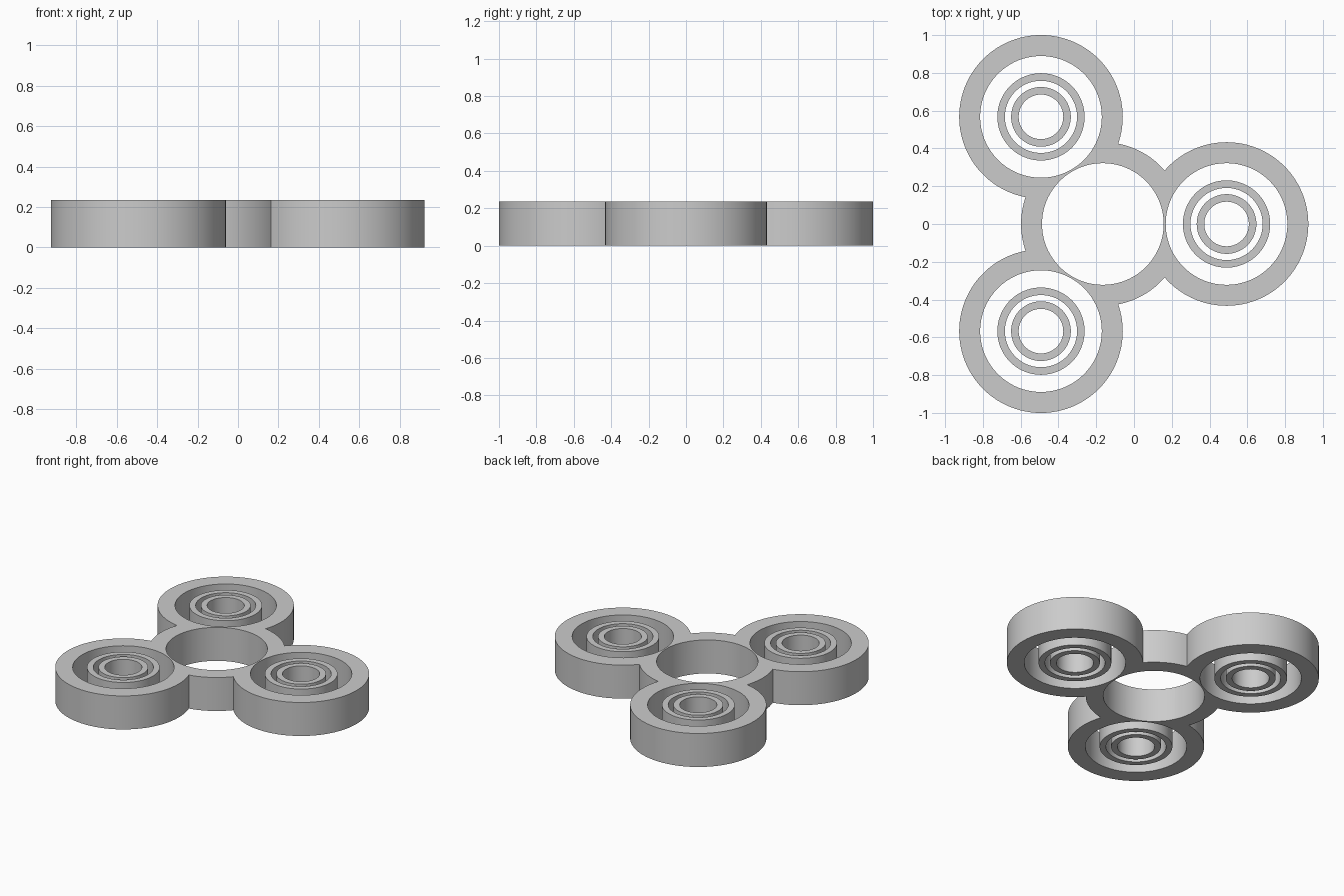
import bpy, bmesh, math

if "Cube" in bpy.data.objects:
    bpy.data.objects.remove(bpy.data.objects["Cube"])

HEIGHT = 0.235
SIDES = 100
HUB_X = -0.165          # centre of the hub
ARM = 0.655             # hub to lobe distance
OUTER_R, HOLE_R = 0.433, 0.322

grey = bpy.data.materials.new("light grey")
grey.diffuse_color = (0.6, 0.6, 0.6, 1)
grey.use_nodes = True
grey.node_tree.nodes["Principled BSDF"].inputs["Base Color"].default_value = grey.diffuse_color


def finish(name, bm):
    mesh = bpy.data.meshes.new(name)
    bmesh.ops.recalc_face_normals(bm, faces=bm.faces)
    bm.to_mesh(mesh)
    bm.free()
    mesh.materials.append(grey)
    obj = bpy.data.objects.new(name, mesh)
    bpy.context.collection.objects.link(obj)
    return obj


def disc(name, x, y, radius, z0, z1):
    bm = bmesh.new()
    bmesh.ops.create_cone(bm, cap_ends=True, segments=SIDES, radius1=radius,
                          radius2=radius, depth=z1 - z0)
    bmesh.ops.translate(bm, verts=bm.verts, vec=(x, y, (z0 + z1) / 2))
    return finish(name, bm)


def ring(name, x, y, r_out, r_in):
    # spin a rectangular section into a tube
    bm = bmesh.new()
    section = [(r_in, 0), (r_out, 0), (r_out, HEIGHT), (r_in, HEIGHT)]
    verts = [bm.verts.new((r, 0, z)) for r, z in section]
    edges = [bm.edges.new((verts[i], verts[(i + 1) % 4])) for i in range(4)]
    bmesh.ops.spin(bm, geom=verts + edges, cent=(0, 0, 0), axis=(0, 0, 1),
                   angle=math.tau, steps=SIDES, use_merge=True)
    bmesh.ops.remove_doubles(bm, verts=bm.verts, dist=1e-5)
    bmesh.ops.translate(bm, verts=bm.verts, vec=(x, y, 0))
    return finish(name, bm)


def combine(target, other, operation):
    mod = target.modifiers.new(operation.lower(), 'BOOLEAN')
    mod.operation = operation
    mod.solver = 'EXACT'
    mod.object = other
    other.hide_render = True
    other.hide_viewport = True
    bpy.context.view_layer.objects.active = target
    bpy.ops.object.modifier_apply(modifier=mod.name)
    bpy.data.objects.remove(other)


lobes = [(HUB_X + ARM * math.cos(k * math.tau / 3), ARM * math.sin(k * math.tau / 3))
         for k in range(3)]

# Body: hub and three lobes joined, then bored through
body = disc("spinner_body", HUB_X, 0, OUTER_R, 0, HEIGHT)
for x, y in lobes:
    combine(body, disc("lobe", x, y, OUTER_R, 0, HEIGHT), 'UNION')
for x, y in [(HUB_X, 0)] + lobes:
    combine(body, disc("bore_cutter", x, y, HOLE_R, -0.1, HEIGHT + 0.1), 'DIFFERENCE')

# Loose concentric rings in every lobe
parts = [body]
for i, (x, y) in enumerate(lobes, 1):
    parts.append(ring(f"outer_ring_{i}", x, y, 0.231, 0.191))
    parts.append(ring(f"inner_ring_{i}", x, y, 0.158, 0.118))

# Smooth walls with crisp rims
bpy.ops.object.select_all(action='DESELECT')
for obj in parts:
    obj.select_set(True)
bpy.context.view_layer.objects.active = body
bpy.ops.object.shade_smooth_by_angle(angle=math.radians(30))
